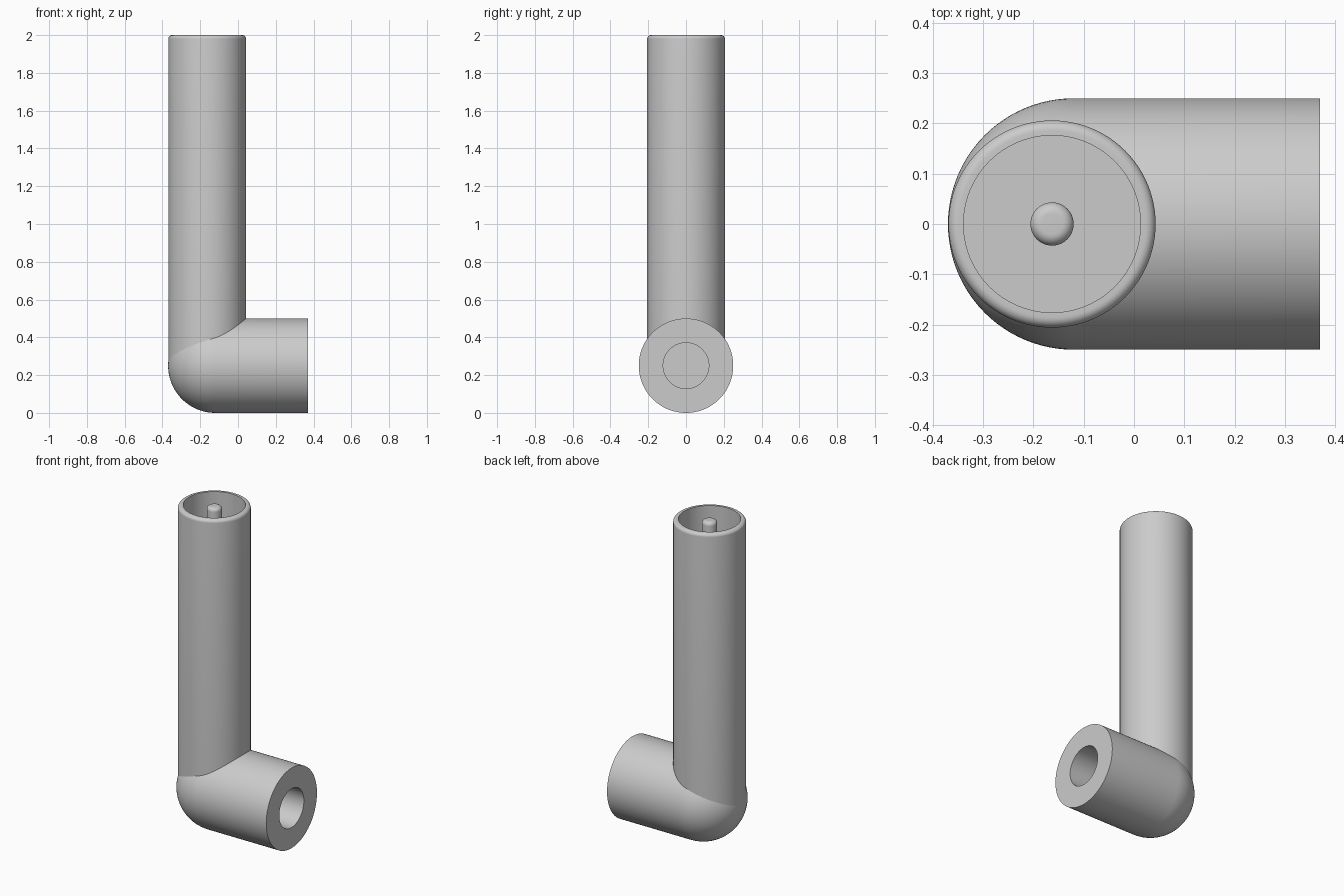
import bpy, bmesh
from math import sin, cos, pi, radians
from mathutils import Matrix, Vector

cube = bpy.data.objects.get("Cube")
if cube:
    bpy.data.objects.remove(cube, do_unlink=True)

grey = bpy.data.materials.new("plain_grey")
grey.use_nodes = True
GREY = (0.6, 0.6, 0.6, 1)
grey.diffuse_color = GREY
grey.node_tree.nodes["Principled BSDF"].inputs["Base Color"].default_value = GREY


def arc(r, h, radius, start, end, steps):
    """Profile points (radius, height) along an arc, angles in degrees."""
    angles = [radians(start + (end - start) * i / steps) for i in range(steps + 1)]
    return [(r + radius * cos(a), h + radius * sin(a)) for a in angles]


def lathe(name, profile, matrix, segments=96):
    """Revolve a (radius, height) profile around the local z axis."""
    bm = bmesh.new()
    verts = [bm.verts.new((r, 0, h)) for r, h in profile]
    edges = [bm.edges.new(pair) for pair in zip(verts, verts[1:])]
    bmesh.ops.spin(bm, geom=verts + edges, cent=(0, 0, 0), axis=(0, 0, 1),
                   angle=2 * pi, steps=segments, use_merge=False)
    bmesh.ops.remove_doubles(bm, verts=bm.verts, dist=1e-5)
    bmesh.ops.recalc_face_normals(bm, faces=bm.faces)
    mesh = bpy.data.meshes.new(name)
    bm.to_mesh(mesh)
    bm.free()
    mesh.materials.append(grey)
    obj = bpy.data.objects.new(name, mesh)
    obj.matrix_world = matrix
    bpy.context.collection.objects.link(obj)
    bpy.ops.object.select_all(action="DESELECT")
    obj.select_set(True)
    bpy.context.view_layer.objects.active = obj
    bpy.ops.object.shade_smooth_by_angle(angle=radians(35))
    return obj


upright = Matrix.Translation((-0.163, 0, 0))
sideways = Matrix.Translation((0, 0, 0.25)) @ Matrix.Rotation(pi / 2, 4, Vector((0, 1, 0)))

# Horizontal elbow body: domed end, flat open face and blind bore
lathe("elbow_body",
      arc(0, -0.12, 0.25, -90, 0, 24)
      + [(0.25, 0.37), (0.121, 0.37), (0.121, 0.05), (0, 0.05)],
      sideways)

# Upright tube: rounded outer rim and a socket in the top
lathe("upright_tube",
      [(0, 0.25), (0.206, 0.25)]
      + arc(0.186, 1.98, 0.02, 0, 90, 8)
      + [(0.176, 2.0), (0.176, 1.65), (0, 1.65)],
      upright)

# Centre pin standing on the socket floor
lathe("centre_pin",
      [(0, 1.64), (0.043, 1.64)]
      + arc(0.021, 1.973, 0.022, 0, 90, 8)
      + [(0, 1.995)],
      upright, 48)
